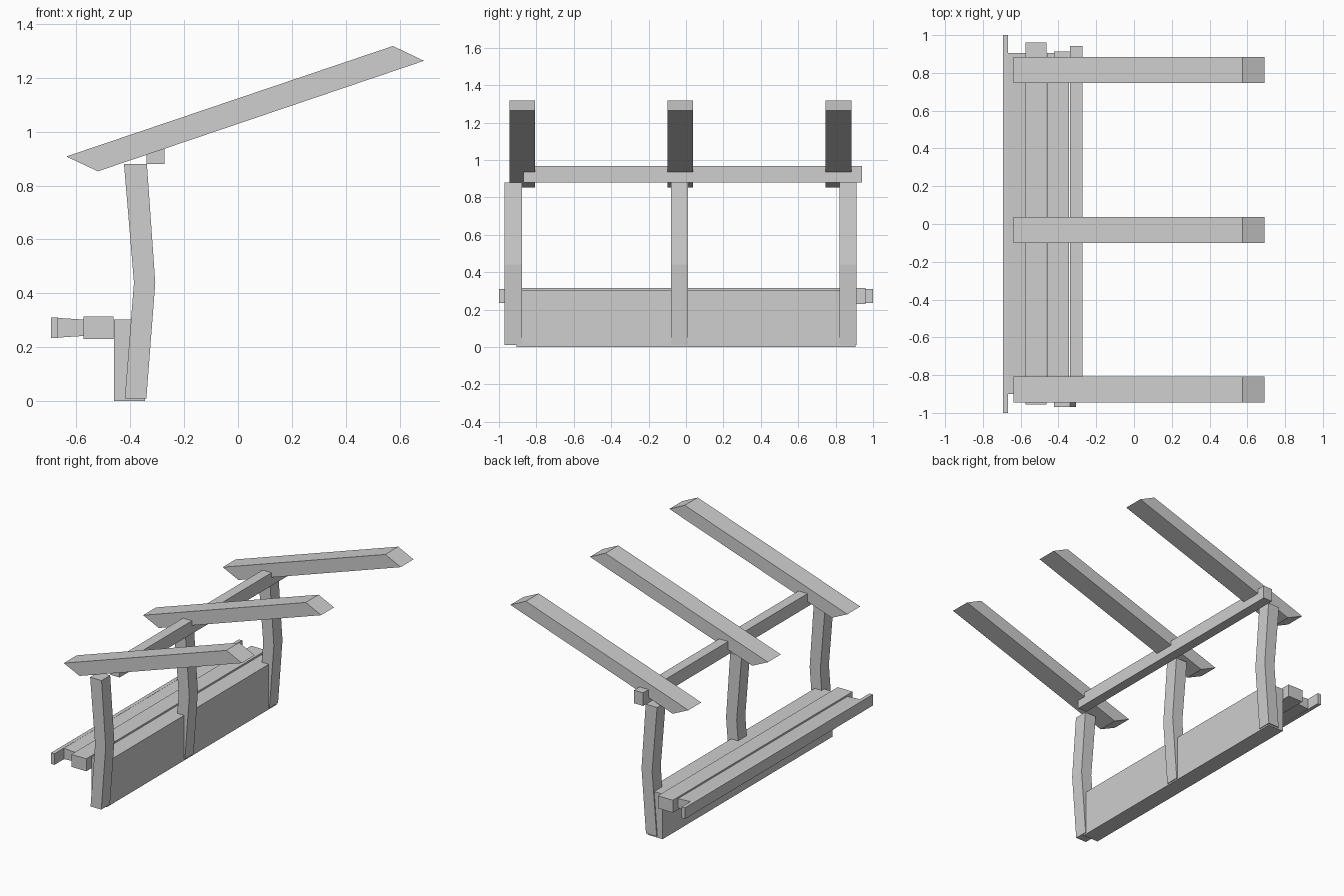
import bpy
import bmesh

cube = bpy.data.objects.get("Cube")
if cube:
    bpy.data.objects.remove(cube, do_unlink=True)

# Single plain grey finish
grey = bpy.data.materials.new("light_grey")
grey.use_nodes = True
colour = (0.62, 0.62, 0.62, 1)
grey.diffuse_color = colour
grey.node_tree.nodes["Principled BSDF"].inputs["Base Color"].default_value = colour


def extrude_profile(name, profile, y0, y1):
    """Extrude an (x, z) outline from y0 to y1."""
    bm = bmesh.new()
    face = bm.faces.new([bm.verts.new((x, y0, z)) for x, z in profile])
    result = bmesh.ops.extrude_face_region(bm, geom=[face])
    moved = [v for v in result["geom"] if isinstance(v, bmesh.types.BMVert)]
    bmesh.ops.translate(bm, verts=moved, vec=(0, y1 - y0, 0))
    bmesh.ops.recalc_face_normals(bm, faces=bm.faces)
    mesh = bpy.data.meshes.new(name)
    bm.to_mesh(mesh)
    bm.free()
    mesh.materials.append(grey)
    obj = bpy.data.objects.new(name, mesh)
    bpy.context.scene.collection.objects.link(obj)
    return obj


def board(name, x0, x1, z0, z1, y0, y1):
    return extrude_profile(name, [(x0, z0), (x1, z0), (x1, z1), (x0, z1)], y0, y1)


# Bent posts and sloping rafters, one of each per bay line
post = [(-0.42, 0.01), (-0.34, 0.01), (-0.307, 0.44),
        (-0.338, 0.88), (-0.423, 0.88), (-0.386, 0.44)]
rafter = [(-0.52, 0.853), (0.69, 1.263), (0.575, 1.318), (-0.637, 0.908)]
bays = [("front", -0.97, -0.945), ("middle", -0.08, -0.10), ("back", 0.82, 0.747)]
for place, post_y, rafter_y in bays:
    extrude_profile(place + "_post", post, post_y, post_y + 0.092)
    extrude_profile(place + "_rafter", rafter, rafter_y, rafter_y + 0.137)

# Long beam carrying the rafters
board("roof_beam", -0.34, -0.273, 0.88, 0.968, -0.87, 0.942)

# Low wall and bench
board("back_panel", -0.46, -0.345, 0, 0.304, -0.905, 0.905)
board("bench_rear_plank", -0.574, -0.462, 0.23, 0.314, -0.955, 0.96)
extrude_profile("bench_front_plank",
                [(-0.668, 0.236), (-0.574, 0.242), (-0.574, 0.303), (-0.668, 0.309)],
                -0.9, 0.905)
board("bench_edge_trim", -0.693, -0.668, 0.235, 0.31, -1, 1)
